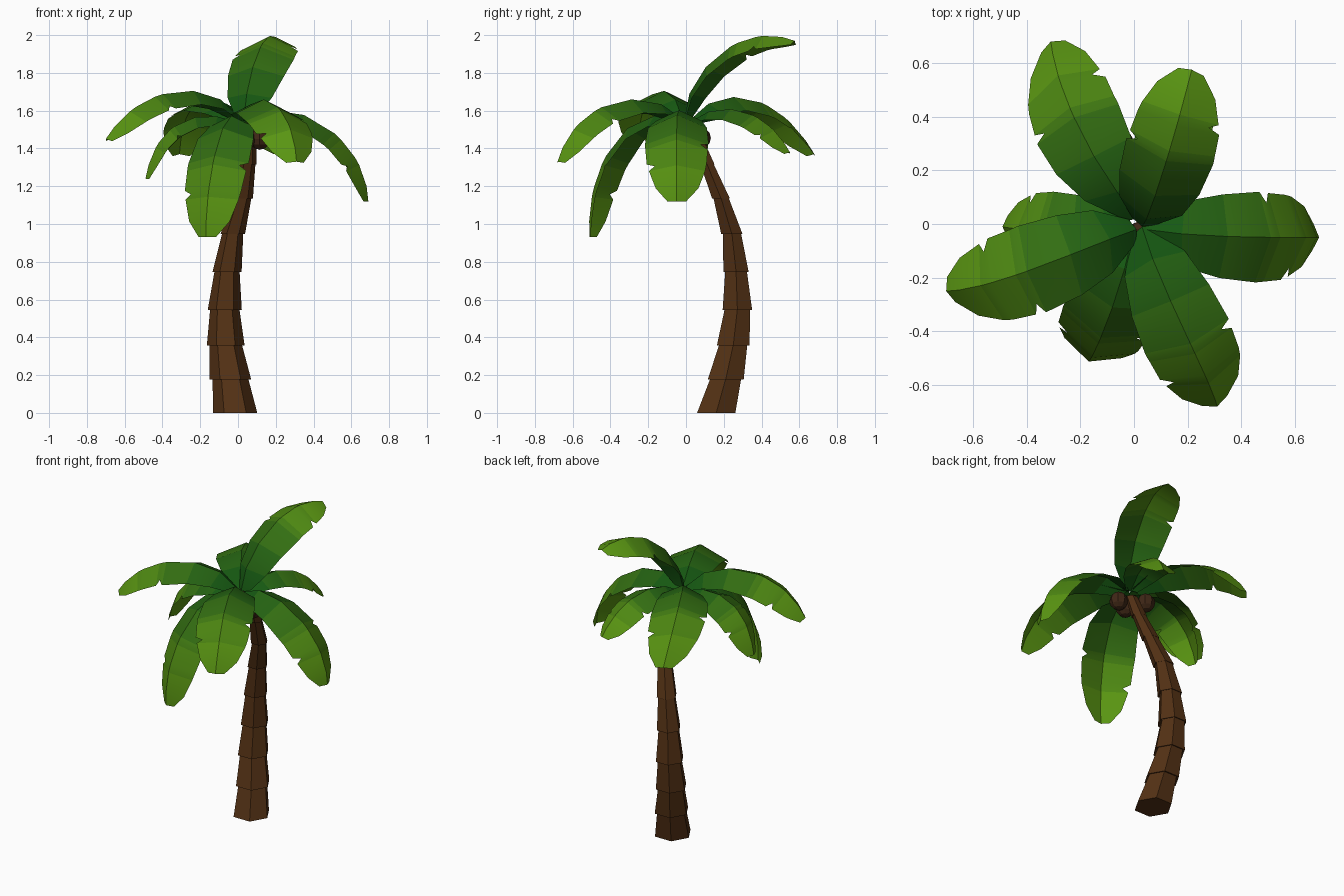
import bpy, bmesh, math
from mathutils import Vector

if "Cube" in bpy.data.objects:
    bpy.data.objects.remove(bpy.data.objects["Cube"])


def material(name, rgb):
    m = bpy.data.materials.new(name)
    m.diffuse_color = (*rgb, 1)
    m.use_nodes = True
    m.node_tree.nodes["Principled BSDF"].inputs["Base Color"].default_value = m.diffuse_color
    return m


BARK = material("bark", (0.085, 0.030, 0.007))
SHELL = material("coconut_shell", (0.05, 0.020, 0.008))
# Greens fade from dark at the crown to light at the tip
DARK, LIGHT = Vector((0.008, 0.10, 0.006)), Vector((0.10, 0.30, 0.006))
GREENS = [material(f"leaf_green_{i + 1}", DARK.lerp(LIGHT, (i / 5) ** 1.4)) for i in range(6)]


def finish(bm, name, mats, smooth=False):
    mesh = bpy.data.meshes.new(name)
    bm.to_mesh(mesh)
    bm.free()
    for m in mats:
        mesh.materials.append(m)
    ob = bpy.data.objects.new(name, mesh)
    bpy.context.collection.objects.link(ob)
    if smooth:
        bpy.ops.object.select_all(action='DESELECT')
        ob.select_set(True)
        bpy.context.view_layer.objects.active = ob
        bpy.ops.object.shade_smooth_by_angle(angle=math.radians(25))
    return ob


# Trunk: six-sided stacked segments, each flared at its lower rim (x, y, z, radius)
TRUNK = [(-0.015, 0.16, 0.0, 0.117), (-0.04, 0.21, 0.18, 0.11), (-0.065, 0.25, 0.36, 0.10),
         (-0.07, 0.272, 0.55, 0.09), (-0.058, 0.265, 0.75, 0.077), (-0.028, 0.243, 0.95, 0.065),
         (0.025, 0.185, 1.14, 0.054), (0.052, 0.11, 1.32, 0.047), (0.06, 0.05, 1.47, 0.042)]
bm = bmesh.new()


def ring(x, y, z, r):
    return [bm.verts.new((x + r * math.cos(k * math.pi / 3), y + r * math.sin(k * math.pi / 3), z))
            for k in range(6)]


rings = [ring(*TRUNK[0])]
for x, y, z, r in TRUNK[1:]:
    rings.append(ring(x, y, z, r * 0.86))
    rings.append(ring(x, y, z - 0.004, r))
rings.pop()
for a, b in zip(rings, rings[1:]):
    for k in range(6):
        bm.faces.new((a[k], a[(k + 1) % 6], b[(k + 1) % 6], b[k]))
bm.faces.new(rings[0][::-1])
bm.faces.new(rings[-1])
finish(bm, "trunk", [BARK])

# Coconuts clustered under the crown
for i, loc in enumerate([(0.115, -0.005, 1.45), (0.035, -0.04, 1.445), (-0.03, 0.075, 1.455)]):
    bm = bmesh.new()
    bmesh.ops.create_uvsphere(bm, u_segments=8, v_segments=6, radius=0.057)
    bmesh.ops.translate(bm, verts=bm.verts, vec=loc)
    finish(bm, f"coconut_{i + 1}", [SHELL])

# Leaf outline: position along midrib, left width, right width (with one notch per side)
OUTLINE = [(0, .05, .05), (.18, .135, .135), (.38, .172, .172), (.58, .185, .188), (.605, .14, .187),
           (.63, .18, .185), (.75, .172, .178), (.775, .168, .13), (.80, .164, .165),
           (.92, .125, .125), (1, .055, .055)]
FOLD = math.radians(25)


def midrib(p, t):
    # cubic passing through four evenly spaced points
    u = 3 * t
    w = (-(u - 1) * (u - 2) * (u - 3) / 6, u * (u - 2) * (u - 3) / 2,
         -u * (u - 1) * (u - 3) / 2, u * (u - 1) * (u - 2) / 6)
    return sum((q * k for q, k in zip(p, w)), Vector())


def frond(name, width, *points):
    p = [Vector(q) for q in points]
    d = p[3] - p[0]
    left = Vector((-d.y, d.x, 0)).normalized()
    bm = bmesh.new()
    rows = []
    for t, wl, wr in OUTLINE:
        c = midrib(p, t)
        tangent = (midrib(p, t + .01) - midrib(p, t - .01)).normalized()
        drop = -tangent.cross(left).normalized() * math.sin(FOLD)
        side = left * math.cos(FOLD)
        rows.append([bm.verts.new(c + (drop + side) * wl * width), bm.verts.new(c),
                     bm.verts.new(c + (drop - side) * wr * width)])
    for i, (a, b) in enumerate(zip(rows, rows[1:])):
        for k in (0, 1):
            f = bm.faces.new((a[k], a[k + 1], b[k + 1], b[k]))
            f.material_index = min(5, int((OUTLINE[i][0] + OUTLINE[i + 1][0]) * 3))
    finish(bm, name, GREENS, smooth=True)


# Fronds: each midrib runs from the crown to the tip
frond("frond_back_left", 1, (.02, .02, 1.55), (-.13, .22, 1.67), (-.25, .46, 1.61), (-.31, .68, 1.37))
frond("frond_upright", 1, (.03, -.01, 1.55), (.07, .08, 1.80), (.14, .30, 1.97), (.215, .575, 1.97))
frond("frond_back", .8, (.04, .02, 1.54), (.10, .21, 1.61), (.17, .40, 1.55), (.23, .55, 1.38))
frond("frond_right", 1, (.04, -.02, 1.55), (.31, -.045, 1.59), (.57, -.05, 1.42), (.69, -.05, 1.12))
frond("frond_front_right", 1, (.03, -.01, 1.55), (.12, -.25, 1.66), (.24, -.51, 1.58), (.31, -.68, 1.33))
frond("frond_front_left", 1, (0, -.02, 1.54), (-.07, -.28, 1.53), (-.14, -.46, 1.28), (-.17, -.51, .93))
frond("frond_left", 1, (.01, -.02, 1.56), (-.20, -.10, 1.70), (-.47, -.20, 1.66), (-.70, -.25, 1.45))
frond("frond_left_lower", .83, (-.01, -.01, 1.54), (-.20, -.02, 1.57), (-.38, -.02, 1.48), (-.49, -.01, 1.24))
